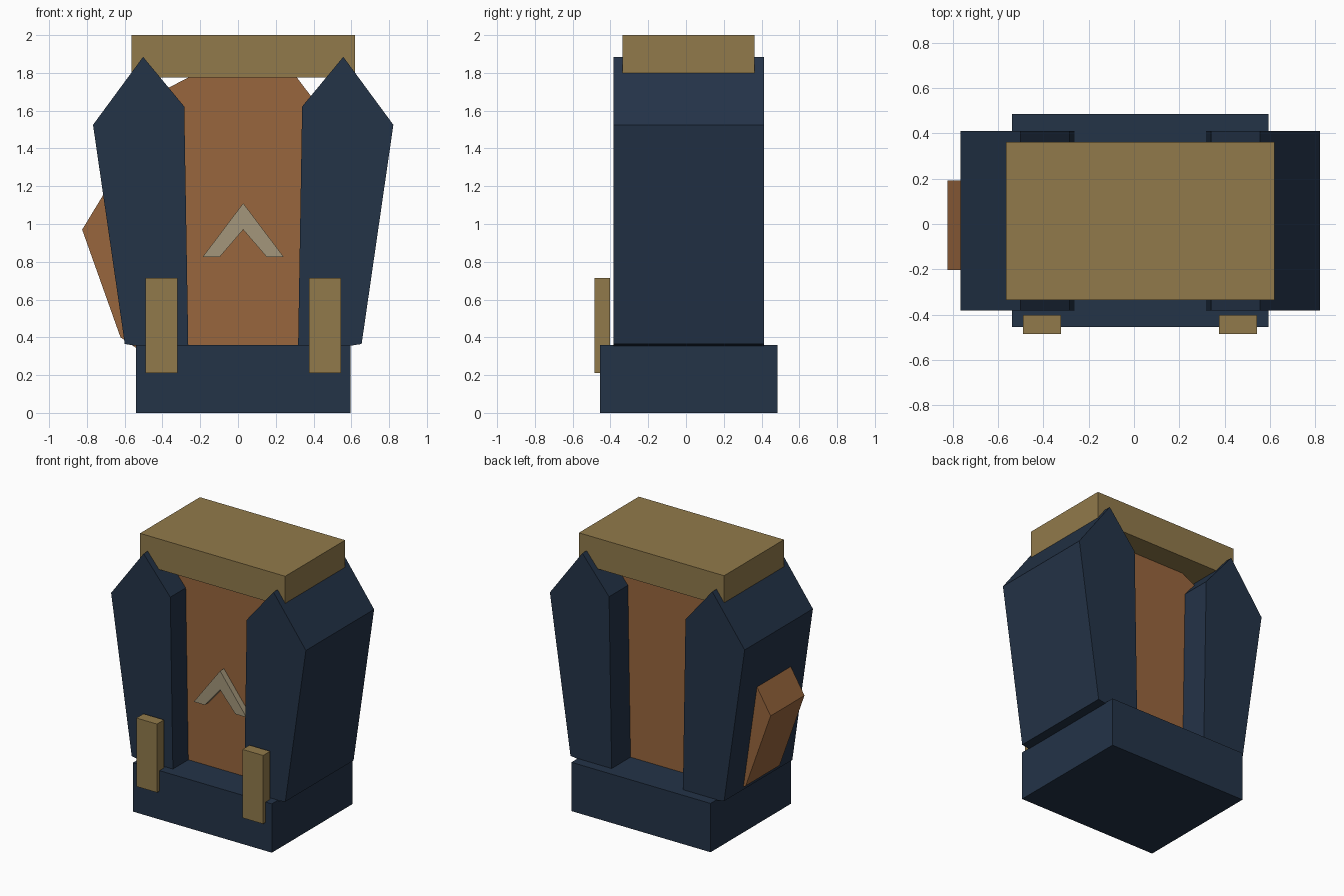
import bpy, bmesh

if "Cube" in bpy.data.objects:
    bpy.data.objects.remove(bpy.data.objects["Cube"])

CX = 0.0275  # symmetry plane of the housing


def material(name, rgb):
    m = bpy.data.materials.new(name)
    m.diffuse_color = (*rgb, 1)
    m.use_nodes = True
    m.node_tree.nodes["Principled BSDF"].inputs["Base Color"].default_value = m.diffuse_color
    return m


NAVY = material("navy", (0.017, 0.033, 0.064))
GOLD = material("gold", (0.285, 0.195, 0.07))
ORANGE = material("orange", (0.318, 0.133, 0.047))
GREY = material("warm_grey", (0.367, 0.307, 0.196))


def extrude(name, profile, y0, y1, mat):
    """Extrude an x/z profile from y0 to y1."""
    bm = bmesh.new()
    face = bm.faces.new([bm.verts.new((x, y0, z)) for x, z in profile])
    new = bmesh.ops.extrude_face_region(bm, geom=[face])["geom"]
    verts = [v for v in new if isinstance(v, bmesh.types.BMVert)]
    bmesh.ops.translate(bm, verts=verts, vec=(0, y1 - y0, 0))
    bmesh.ops.recalc_face_normals(bm, faces=bm.faces)
    me = bpy.data.meshes.new(name)
    bm.to_mesh(me)
    bm.free()
    me.materials.append(mat)
    ob = bpy.data.objects.new(name, me)
    bpy.context.collection.objects.link(ob)
    return ob


def box(name, x0, x1, y0, y1, z0, z1, mat):
    return extrude(name, [(x0, z0), (x1, z0), (x1, z1), (x0, z1)], y0, y1, mat)


# Base block and top cap
box("base", -0.54, 0.595, -0.455, 0.485, 0, 0.36, NAVY)
box("top_cap", -0.565, 0.62, -0.335, 0.363, 1.775, 2.0, GOLD)

# Lopsided inner slab, its left corner poking out through the side panel
extrude("core_slab", [(-0.825, 0.97), (-0.37, 1.72), (-0.12, 1.85), (0.255, 1.85),
                      (0.6, 1.395), (0.58, 0.45), (0.3, 0.25), (-0.4, 0.25),
                      (-0.622, 0.4)], -0.203, 0.192, ORANGE)

# Pointed side panels and front pegs, one per side
panel = [(0.53, 1.885), (0.795, 1.525), (0.627, 0.365), (0.29, 0.31), (0.312, 1.622)]
for side, s in (("left", -1), ("right", 1)):
    extrude(side + "_panel", [(CX + s * x, z) for x, z in panel], -0.383, 0.412, NAVY)
    box(side + "_peg", CX + s * 0.349, CX + s * 0.517, -0.485, -0.403, 0.21, 0.715, GOLD)

# Chevron on the front of the core
half = [(0.215, 0.825), (0.125, 0.825)]
chevron = [(CX, 1.11)] + [(CX + x, z) for x, z in half] + [(CX, 0.97)] \
    + [(CX - x, z) for x, z in reversed(half)]
extrude("chevron", chevron, -0.248, -0.195, GREY)
